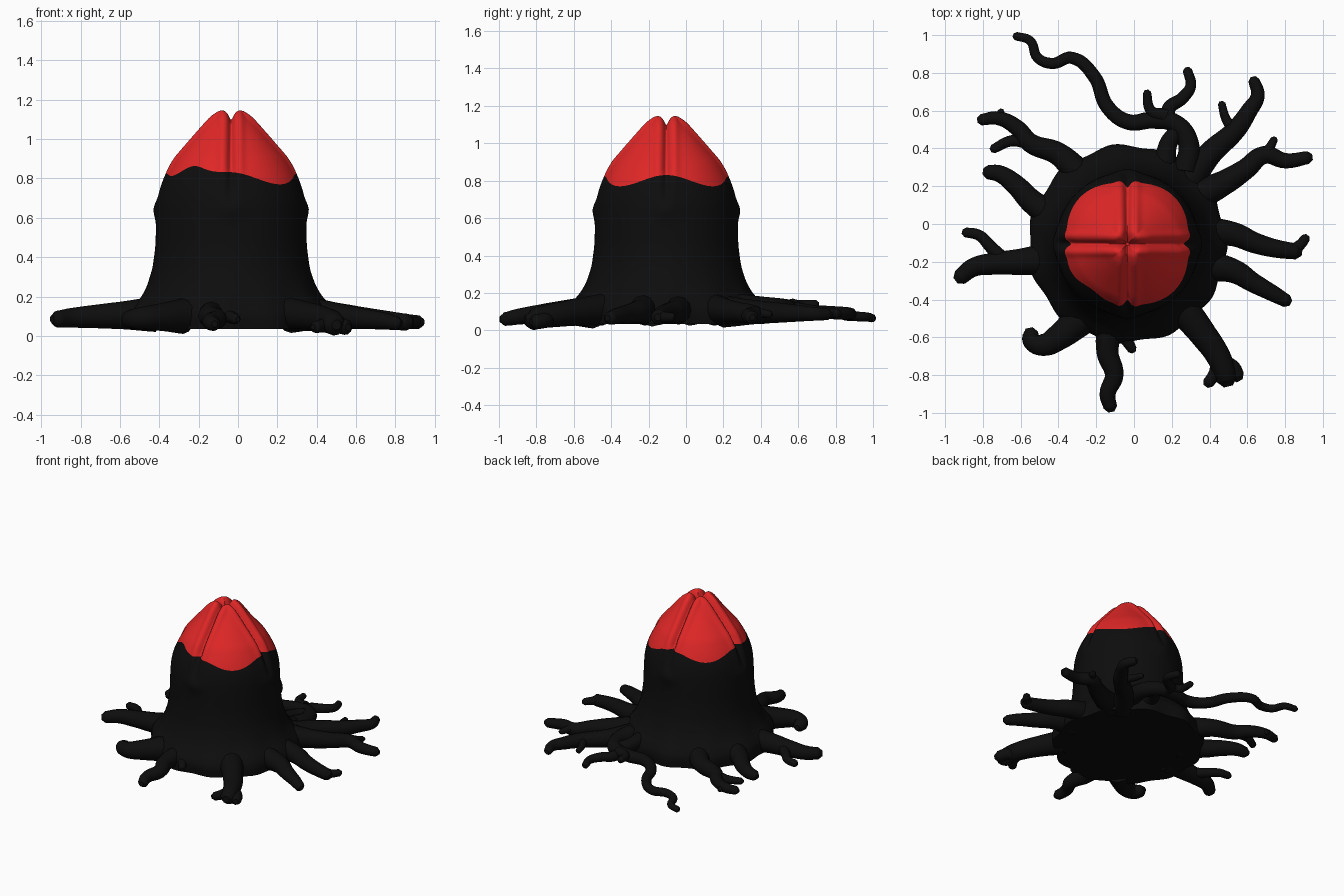
import bpy, bmesh, math
from math import sin, cos, pi, exp

CX, CY = -0.035, -0.105


def material(name, rgb):
    m = bpy.data.materials.new(name)
    m.diffuse_color = (*rgb, 1)
    return m


black = material("black bark", (0.004, 0.004, 0.004))
red = material("red bud", (0.75, 0.02, 0.02))


def lerp(pts, x):
    if x <= pts[0][0]:
        return pts[0][1]
    for (a, b), (c, d) in zip(pts, pts[1:]):
        if x <= c:
            return b + (d - b) * (x - a) / (c - a)
    return pts[-1][1]


def smooth(pts, x, w):
    return sum(lerp(pts, x + w * k / 3) for k in range(-3, 4)) / 7


# profiles: trunk radius by height, bud height by radius
TRUNK = [(0.035, 0.515), (0.10, 0.525), (0.15, 0.505), (0.19, 0.465), (0.25, 0.43), (0.34, 0.40),
         (0.45, 0.385), (0.60, 0.380), (0.68, 0.375), (0.75, 0.36), (0.82, 0.33), (0.9, 0.285), (1.0, 0.2)]
BUD = [(0, 1.10), (0.03, 1.125), (0.065, 1.138), (0.11, 1.105), (0.2, 1.0), (0.285, 0.9),
       (0.33, 0.82), (0.36, 0.75), (0.375, 0.68)]


def edge_height(t):
    # wavy lower border of the red bud, raised on the front left lobe
    d = math.atan2(sin(t + 0.72 * pi), cos(t + 0.72 * pi))
    return 0.80 + 0.03 * cos(4 * t) + 0.09 * exp(-(d / 0.35) ** 2)


def dent(r, z, t):
    # cross-shaped groove with raised rims
    m = r * min(abs(sin(t)), abs(cos(t)))
    fade = max(0, min(1, (z - 0.66) / 0.2))
    g = -0.04 * exp(-(m / 0.016) ** 2) + 0.013 * exp(-((m - 0.045) / 0.022) ** 2)
    lump = 0.022 * exp(-((z - 0.645) / 0.05) ** 2 - (m / 0.07) ** 2)
    return g * fade + lump


def build_body():
    bm = bmesh.new()
    N, LOW, HIGH = 192, 34, 34
    rings = []
    for j in range(LOW + HIGH):
        ring = []
        for i in range(N):
            t = 2 * pi * i / N
            zb = edge_height(t)
            if j <= LOW:
                z = 0.035 + (zb - 0.035) * j / LOW
                r = smooth(TRUNK, z, 0.025)
                if z < 0.3:
                    r += 0.012 * cos(11 * t) * (0.3 - z) / 0.27
            else:
                r = smooth(TRUNK, zb, 0.025) * (1 - (j - LOW) / HIGH)
                z = smooth(BUD, r, 0.012)
            d = dent(r, z, t)
            nr = min(1, r / 0.2) * 0.8
            r2 = max(0.001, r + d * nr)
            up = d * (1 - nr) * 1.2 if j > LOW else 0
            ring.append(bm.verts.new((CX + r2 * cos(t), CY + r2 * sin(t), z + up)))
        rings.append(ring)
    for j in range(len(rings) - 1):
        for i in range(N):
            k = (i + 1) % N
            f = bm.faces.new((rings[j][i], rings[j][k], rings[j + 1][k], rings[j + 1][i]))
            f.material_index = 1 if j >= LOW else 0
            f.smooth = True
    bm.faces.new(rings[0][::-1])
    tip = bm.faces.new(rings[-1])
    tip.material_index = 1
    me = bpy.data.meshes.new("trunk_and_bud")
    bm.to_mesh(me)
    bm.free()
    me.materials.append(black)
    me.materials.append(red)
    ob = bpy.data.objects.new("trunk_and_bud", me)
    bpy.context.collection.objects.link(ob)


def root(name, pts, r0, r1, z0=0.10, z1=0.085):
    # tapered, rounded tube along a smooth path
    cu = bpy.data.curves.new(name, 'CURVE')
    cu.dimensions = '3D'
    cu.bevel_depth = 1
    cu.bevel_resolution = 4
    cu.resolution_u = 7
    cu.use_fill_caps = True
    sp = cu.splines.new('BEZIER')
    (ax, ay), (bx, by) = pts[-2][:2], pts[-1][:2]
    L = math.hypot(bx - ax, by - ay)
    s = 0.7 * r1 / L
    path = [tuple(p) for p in pts[:-1]] + [(bx - s * (bx - ax), by - s * (by - ay)), (bx, by)]
    sp.bezier_points.add(len(path) - 1)
    n = len(path) - 2
    for i, (bp, p) in enumerate(zip(sp.bezier_points, path)):
        u = min(1, i / n)
        bp.co = (p[0], p[1], z0 + (z1 - z0) * u)
        bp.handle_left_type = bp.handle_right_type = 'AUTO'
        bp.radius = r0 + (r1 - r0) * u ** 0.6
    sp.bezier_points[-1].radius = r1 * 0.45
    ob = bpy.data.objects.new(name, cu)
    bpy.context.collection.objects.link(ob)
    cu.materials.append(black)
    bpy.ops.object.select_all(action='DESELECT')
    ob.select_set(True)
    bpy.context.view_layer.objects.active = ob
    bpy.ops.object.convert(target='MESH')
    bpy.ops.object.shade_smooth_by_angle(angle=math.radians(60))


build_body()

# back roots, with the long winding one
root("long_back_root", [(0.27, 0.28), (0.29, 0.42), (0.22, 0.53), (0.10, 0.55), (-0.03, 0.54), (-0.14, 0.62),
                        (-0.21, 0.78), (-0.33, 0.88), (-0.43, 0.85), (-0.51, 0.88), (-0.55, 0.97), (-0.64, 1.0)],
     0.065, 0.022, 0.13, 0.065)
root("back_root", [(0.16, 0.3), (0.18, 0.42), (0.22, 0.5), (0.18, 0.6), (0.26, 0.67), (0.30, 0.73), (0.28, 0.83)],
     0.06, 0.025, 0.13, 0.09)
root("back_root_twig", [(0.17, 0.57), (0.09, 0.6), (0.065, 0.71)], 0.04, 0.022, 0.13, 0.14)
# right side roots
root("back_right_root", [(0.27, 0.2), (0.40, 0.37), (0.54, 0.5), (0.61, 0.6), (0.655, 0.68), (0.63, 0.78)],
     0.085, 0.03)
root("back_right_twig", [(0.54, 0.49), (0.49, 0.55), (0.46, 0.65)], 0.035, 0.02)
root("right_upper_root", [(0.33, 0.15), (0.48, 0.22), (0.59, 0.29), (0.69, 0.365), (0.80, 0.335), (0.945, 0.355)],
     0.085, 0.034, 0.11, 0.07)
root("right_upper_twig", [(0.67, 0.35), (0.715, 0.4), (0.75, 0.46)], 0.035, 0.02)
root("right_root", [(0.38, -0.04), (0.53, -0.055), (0.64, -0.10), (0.75, -0.13), (0.89, -0.15)],
     0.08, 0.042, 0.11, 0.07)
root("right_twig", [(0.84, -0.14), (0.88, -0.11), (0.92, -0.06)], 0.035, 0.025, 0.07, 0.07)
root("right_lower_root", [(0.37, -0.22), (0.53, -0.25), (0.63, -0.31), (0.74, -0.37), (0.83, -0.42)],
     0.085, 0.035, 0.11, 0.065)
# front roots
root("front_right_root", [(0.26, -0.45), (0.37, -0.59), (0.44, -0.69), (0.48, -0.78), (0.50, -0.86)],
     0.085, 0.055, 0.11, 0.056)
root("front_right_toe_a", [(0.45, -0.72), (0.43, -0.79), (0.38, -0.86)], 0.045, 0.03, 0.06, 0.045)
root("front_right_toe_b", [(0.47, -0.74), (0.52, -0.76), (0.56, -0.83)], 0.045, 0.04, 0.06, 0.045)
root("front_root", [(-0.12, -0.5), (-0.14, -0.68), (-0.105, -0.8), (-0.14, -0.9), (-0.12, -0.995)],
     0.075, 0.036, 0.11, 0.06)
root("front_root_stub", [(-0.06, -0.58), (-0.03, -0.63), (0.0, -0.68)], 0.04, 0.025)
root("front_left_root", [(-0.28, -0.5), (-0.40, -0.60), (-0.48, -0.64), (-0.54, -0.62), (-0.555, -0.55)],
     0.09, 0.042, 0.1, 0.08)
# left side roots
root("left_root", [(-0.42, -0.18), (-0.60, -0.20), (-0.74, -0.21), (-0.85, -0.23), (-0.945, -0.30)],
     0.09, 0.042, 0.11, 0.085)
root("left_twig", [(-0.68, -0.2), (-0.76, -0.12), (-0.82, -0.06), (-0.91, -0.04)], 0.04, 0.026, 0.1, 0.09)
root("left_upper_root", [(-0.38, 0.02), (-0.53, 0.11), (-0.63, 0.21), (-0.71, 0.265), (-0.80, 0.28)],
     0.085, 0.038, 0.11, 0.09)
root("back_left_root", [(-0.27, 0.24), (-0.40, 0.37), (-0.55, 0.43), (-0.62, 0.51), (-0.72, 0.56), (-0.83, 0.55)],
     0.08, 0.03, 0.11, 0.09)
root("back_left_twig", [(-0.54, 0.43), (-0.65, 0.44), (-0.76, 0.39)], 0.04, 0.024)
root("back_left_bud", [(-0.68, 0.54), (-0.71, 0.57), (-0.70, 0.61)], 0.03, 0.018)
